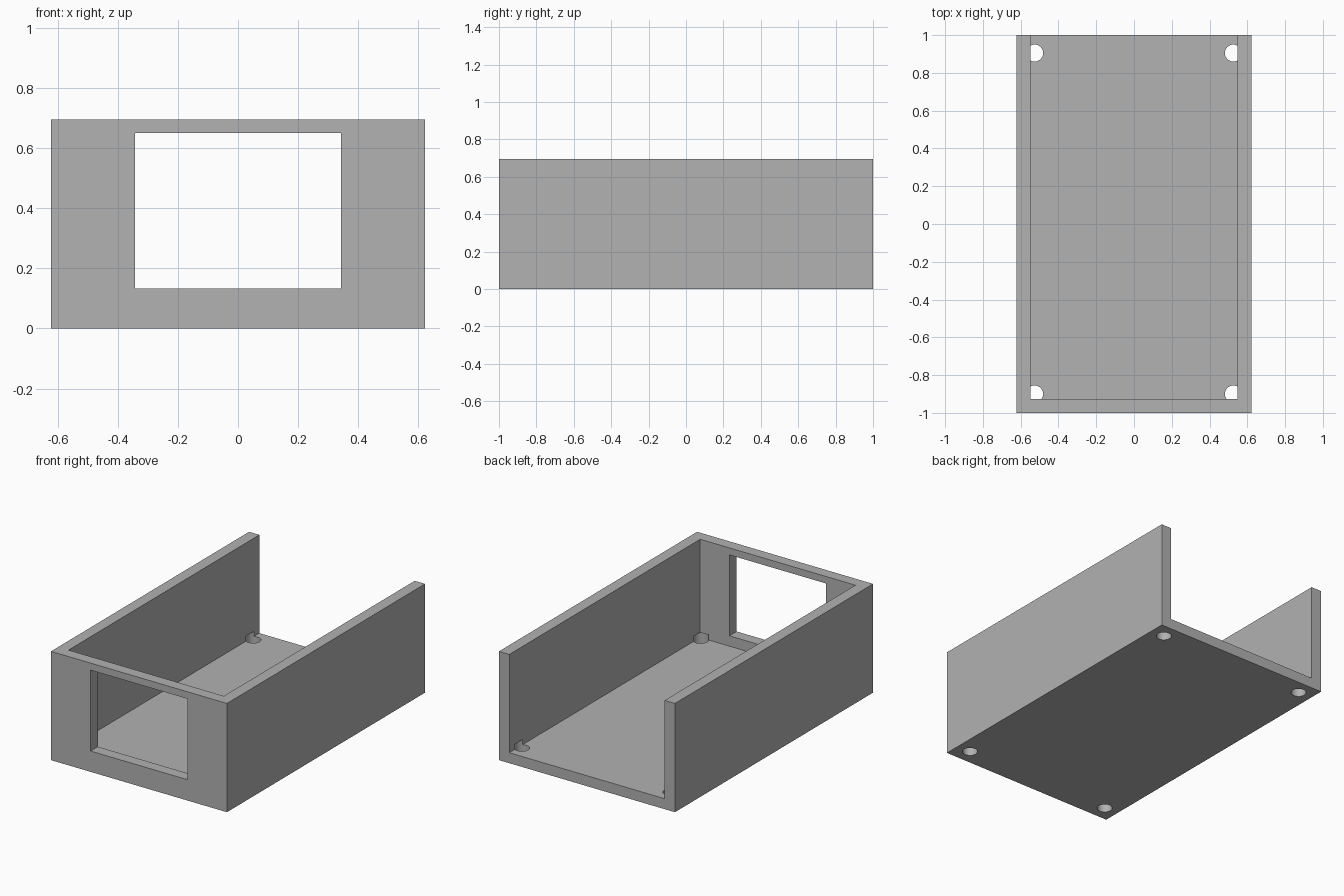
import bpy

cube = bpy.data.objects.get("Cube")
if cube:
    bpy.data.objects.remove(cube, do_unlink=True)

# Overall sizes
HALF_X, HALF_Y, HEIGHT = 0.622, 1.0, 0.695
WALL, FLOOR = 0.073, 0.067

grey = bpy.data.materials.new("plain grey")
grey.use_nodes = True
colour = (0.445, 0.445, 0.445, 1)
grey.diffuse_color = colour
grey.node_tree.nodes["Principled BSDF"].inputs["Base Color"].default_value = colour


def box(name, low, high):
    """Axis-aligned box between two corners."""
    centre = [(a + b) / 2 for a, b in zip(low, high)]
    bpy.ops.mesh.primitive_cube_add(size=1, location=centre)
    obj = bpy.context.object
    obj.name = name
    obj.scale = [b - a for a, b in zip(low, high)]
    bpy.ops.object.transform_apply(location=True, rotation=False, scale=True)
    obj.data.materials.append(grey)
    return obj


def cut(target, cutter):
    """Subtract the cutter for good and remove it."""
    cutter.hide_render = True
    mod = target.modifiers.new("cut", 'BOOLEAN')
    mod.operation = 'DIFFERENCE'
    mod.solver = 'EXACT'
    mod.object = cutter
    bpy.context.view_layer.objects.active = target
    bpy.ops.object.modifier_apply(modifier=mod.name)
    bpy.data.objects.remove(cutter, do_unlink=True)


# Tray: solid block hollowed out, open at the top and the back
tray = box("open_tray", (-HALF_X, -HALF_Y, 0), (HALF_X, HALF_Y, HEIGHT))
inner = HALF_X - WALL
cut(tray, box("cavity_cutter", (-inner, -HALF_Y + WALL, FLOOR),
              (inner, HALF_Y + 0.2, HEIGHT + 0.2)))

# Rectangular window in the front wall
cut(tray, box("window_cutter", (-0.342, -HALF_Y - 0.1, 0.133),
              (0.342, -HALF_Y + 0.2, 0.65)))

# Corner screw holes, which also notch the foot of the walls
for x in (-0.526, 0.526):
    for y in (-0.9, 0.905):
        bpy.ops.mesh.primitive_cylinder_add(
            vertices=32, radius=0.045, depth=0.2, location=(x, y, 0))
        drill = bpy.context.object
        drill.data.materials.append(grey)
        cut(tray, drill)

# Smooth the hole walls, keep the box edges sharp
bpy.ops.object.select_all(action='DESELECT')
tray.select_set(True)
bpy.context.view_layer.objects.active = tray
bpy.ops.object.shade_smooth_by_angle()
